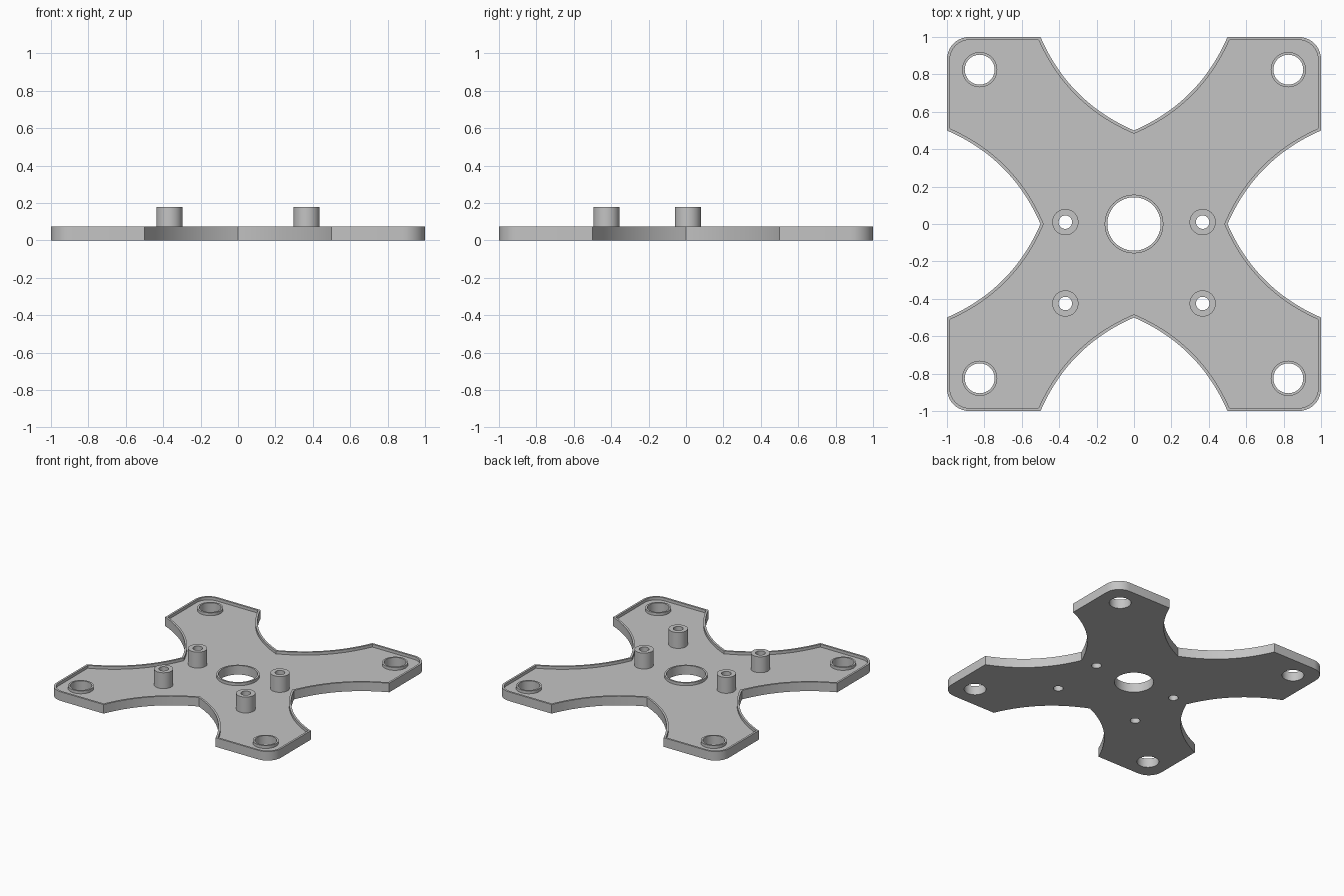
import bpy, bmesh, math
from mathutils import Vector, Matrix

cube = bpy.data.objects.get("Cube")
if cube:
    bpy.data.objects.remove(cube, do_unlink=True)

TOP, FLOOR, POST_TOP, RIM = 0.073, 0.05, 0.178, 0.016

grey = bpy.data.materials.new("light grey")
grey.use_nodes = True
grey.diffuse_color = (0.55, 0.55, 0.55, 1)
grey.node_tree.nodes["Principled BSDF"].inputs["Base Color"].default_value = (0.55, 0.55, 0.55, 1)


def circle(x, y, r, n=48):
    return [Vector((x + r * math.cos(math.tau * i / n), y + r * math.sin(math.tau * i / n)))
            for i in range(n)]


def scoop(a, b, sag=0.07, n=18):
    """Shallow arc from a to b, bowed to the left of travel; b is left out."""
    a, b = Vector(a), Vector(b)
    d = (b - a).normalized()
    side = Vector((-d.y, d.x))
    return [a.lerp(b, i / n) + side * sag * 4 * (i / n) * (1 - i / n) for i in range(n)]


def inset(loop, w):
    """Mitred inward offset of a counter-clockwise loop."""
    out = []
    for i, p in enumerate(loop):
        e1 = (p - loop[i - 1]).normalized()
        e2 = (loop[(i + 1) % len(loop)] - p).normalized()
        n1, n2 = Vector((-e1.y, e1.x)), Vector((-e2.y, e2.x))
        out.append(p + (n1 + n2) * w / (1 + n1.dot(n2)))
    return out


def prism(name, loops, z0, z1):
    """Upright solid whose first loop is the outline and the rest are holes."""
    bm = bmesh.new()
    caps = {z0: [], z1: []}
    for loop in loops:
        rings = {z: [bm.verts.new((p.x, p.y, z)) for p in loop] for z in caps}
        for i in range(len(loop)):
            bm.faces.new((rings[z0][i - 1], rings[z0][i], rings[z1][i], rings[z1][i - 1]))
            for z in caps:
                caps[z].append(bm.edges.get((rings[z][i - 1], rings[z][i])))
    for z, edges in caps.items():
        bmesh.ops.triangle_fill(bm, edges=edges, use_beauty=True, normal=(0, 0, 1))
    bmesh.ops.recalc_face_normals(bm, faces=bm.faces[:])
    mesh = bpy.data.meshes.new(name)
    bm.to_mesh(mesh)
    bm.free()
    mesh.materials.append(grey)
    obj = bpy.data.objects.new(name, mesh)
    bpy.context.collection.objects.link(obj)
    return obj


# Cross-shaped outline: one arm turned four times
R = 0.12
arm = scoop((0.5, 0), (1, 0.5))
arm.append(Vector((1, 0.5)))
for i in range(11):
    t = math.pi / 2 * i / 10
    arm.append(Vector((1 - R + R * math.cos(t), 1 - R + R * math.sin(t))))
arm += scoop((0.5, 1), (0, 0.5))
outline = [Matrix.Rotation(math.pi / 2 * k, 2) @ p for k in range(4) for p in arm]

# Holes and the collars around them
hole_spots = [(0, 0, 0.143)] + [(sx * 0.825, sy * 0.825, 0.08) for sx in (-1, 1) for sy in (-1, 1)]
post_spots = [(sx * 0.367, y) for sx in (-1, 1) for y in (0.01, -0.425)]
holes = [circle(x, y, r) for x, y, r in hole_spots]
collars = [circle(x, y, r + 0.014) for x, y, r in hole_spots]
bores = [circle(x, y, 0.036, 32) for x, y in post_spots]

# Base plate, with a shallow pocket that leaves the rim and collars standing
plate = prism("base_plate", [outline] + holes + bores, 0, TOP)
pocket = prism("pocket_cutter", [inset(outline, RIM)] + collars, FLOOR, TOP + 0.05)
pocket.hide_render = True
cut = plate.modifiers.new("pocket", 'BOOLEAN')
cut.operation, cut.solver, cut.object = 'DIFFERENCE', 'EXACT', pocket
bpy.context.view_layer.update()
carved = bpy.data.meshes.new_from_object(
    plate.evaluated_get(bpy.context.evaluated_depsgraph_get()))
plate.modifiers.clear()
plate.data = carved
bpy.data.objects.remove(pocket, do_unlink=True)

# Hollow mounting posts
parts = [plate]
for i, (x, y) in enumerate(post_spots):
    parts.append(prism(f"mounting_post_{i + 1}", [circle(x, y, 0.07), bores[i][:]][:1]
                       + [circle(x, y, 0.036, 32)], FLOOR, POST_TOP))

# Smooth round walls, crisp edges
bpy.ops.object.select_all(action='DESELECT')
for part in parts:
    part.select_set(True)
bpy.context.view_layer.objects.active = plate
bpy.ops.object.shade_smooth_by_angle(angle=math.radians(30))
